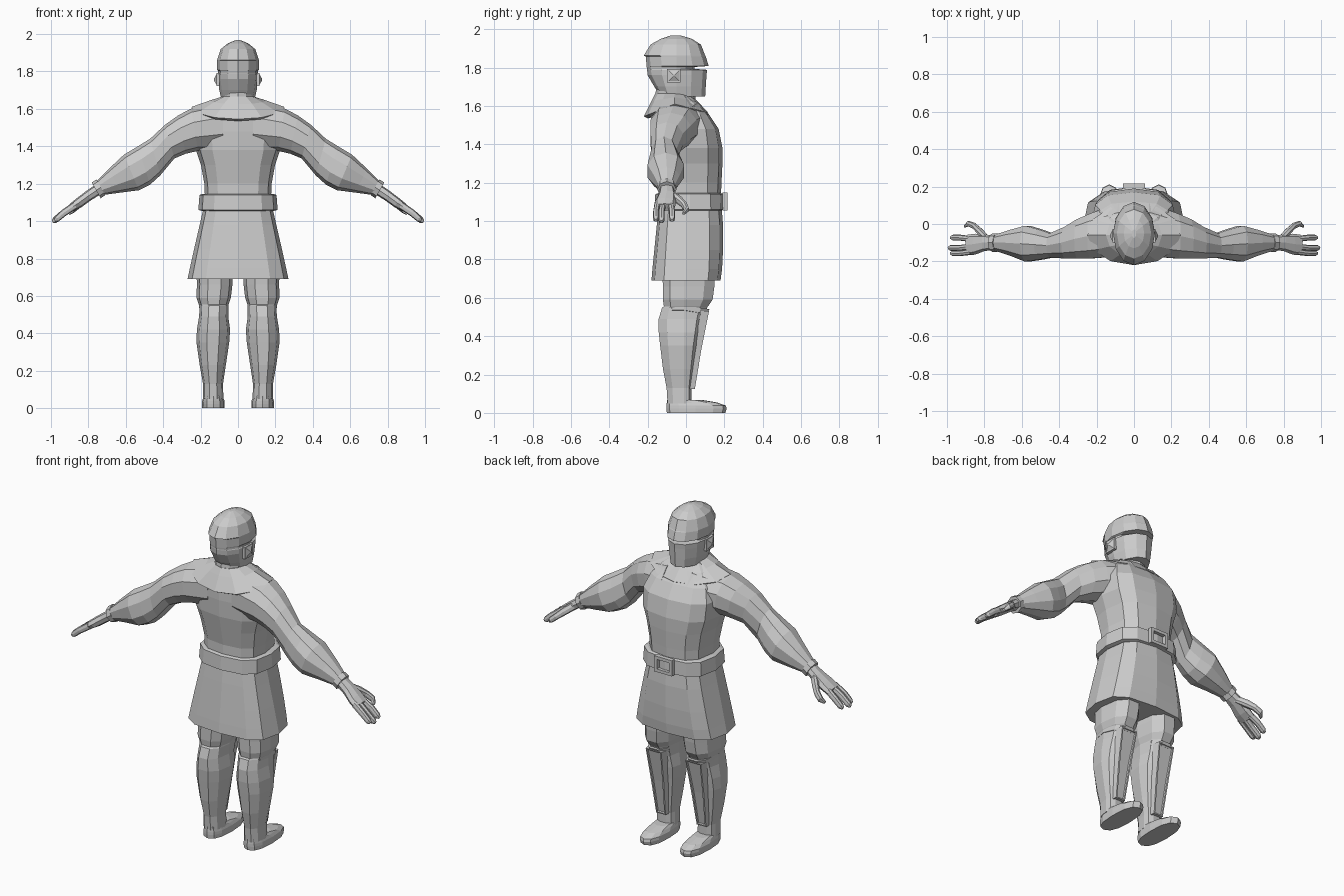
import bpy, bmesh, math
from mathutils import Vector as V

grey = bpy.data.materials.new("grey")
grey.diffuse_color = (0.6, 0.6, 0.6, 1)


def loft(name, rings, mirror=False, cap_start=True, cap_end=True, inset=None):
    """Skin a list of equal-length point rings into one object."""
    bm = bmesh.new()
    vs = [[bm.verts.new(p) for p in r] for r in rings]
    n = len(vs[0])
    for a, b in zip(vs, vs[1:]):
        for i in range(n):
            bm.faces.new((a[i], a[(i + 1) % n], b[(i + 1) % n], b[i]))
    if cap_start:
        bm.faces.new(vs[0])
    if cap_end:
        bm.faces.new(vs[-1])
    bmesh.ops.recalc_face_normals(bm, faces=bm.faces)
    if inset:
        front = [f for f in bm.faces if f.normal.y > 0.7]
        bmesh.ops.inset_region(bm, faces=front, thickness=inset, depth=0)
        bmesh.ops.inset_region(bm, faces=front, thickness=0.003, depth=-0.008)
    me = bpy.data.meshes.new(name)
    bm.to_mesh(me)
    bm.free()
    me.materials.append(grey)
    ob = bpy.data.objects.new(name, me)
    bpy.context.collection.objects.link(ob)
    if mirror:
        m = ob.modifiers.new("mirror", 'MIRROR')
        m.merge_threshold = 0.0005
    return ob


def spow(v, p):
    return math.copysign(abs(v) ** p, v) if abs(v) > 1e-6 else 0.0


def ring(c, u, v, n=8, p=1.0, turn=0.0):
    """Section around c spanned by u and v; p < 1 makes it boxier."""
    c, u, v = V(c), V(u), V(v)
    angles = [2 * math.pi * (i + turn) / n for i in range(n)]
    return [c + u * spow(math.cos(a), p) + v * spow(math.sin(a), p) for a in angles]


def level(z, back, front, hw, mid=0.0, cx=0.0, n=12, p=1.0, drop_b=0.0, drop_f=0.0):
    """Horizontal section with separate back and front reach."""
    pts = []
    for i in range(n):
        a = 2 * math.pi * i / n
        s = spow(math.sin(a), p)
        y = mid + (s * (front - mid) if s > 0 else -s * (back - mid))
        dz = -(drop_f if s > 0 else drop_b) * abs(s)
        pts.append(V((cx + hw * spow(math.cos(a), p), y, z + dz)))
    return pts


def box(name, c, h, mirror=False):
    c, k = V(c), math.sqrt(2)
    r = lambda dy: ring(c + V((0, dy, 0)), (h[0] * k, 0, 0), (0, 0, h[2] * k), 4, 1, 0.5)
    return loft(name, [r(-h[1]), r(h[1])], mirror)


# Helmet with eye slit, and neck
loft("helmet", [level(z, b, f, w, -0.05) for z, b, f, w in [
    (1.648, -0.13, 0.10, 0.088), (1.70, -0.165, 0.103, 0.10), (1.76, -0.20, 0.107, 0.108),
    (1.788, -0.203, 0.11, 0.11), (1.793, -0.203, 0.045, 0.107), (1.803, -0.205, 0.045, 0.107),
    (1.808, -0.205, 0.118, 0.112), (1.858, -0.21, 0.103, 0.112), (1.862, -0.22, 0.10, 0.112),
    (1.92, -0.185, 0.078, 0.092), (1.95, -0.13, 0.03, 0.055), (1.968, -0.075, -0.03, 0.012)]])
loft("neck", [level(1.56, -0.17, 0.05, 0.09, -0.05), level(1.70, -0.155, 0.05, 0.085, -0.05)])

# Side studs on the helmet
loft("helmet_stud", [ring((x, -0.063, 1.757), (0, s, 0), (0, 0, s), 4, 1, 0.5)
                     for x, s in [(0.098, 0.05), (0.116, 0.05), (0.116, 0.04), (0.129, 0.004)]], True)

# Torso
loft("torso", [level(z, b, f, w, 0, p=0.72) for z, b, f, w in [
    (1.08, -0.14, 0.18, 0.175), (1.20, -0.14, 0.185, 0.18), (1.30, -0.16, 0.19, 0.198),
    (1.38, -0.175, 0.19, 0.225), (1.48, -0.18, 0.17, 0.23), (1.555, -0.18, 0.12, 0.20),
    (1.62, -0.165, 0.06, 0.14), (1.655, -0.15, 0.0, 0.09)]])

# Shoulder mantle
loft("mantle", [
    level(1.665, -0.16, 0.02, 0.088, -0.06),
    level(1.645, -0.18, 0.06, 0.15, -0.06, drop_b=0.02, drop_f=0.02),
    level(1.61, -0.22, 0.115, 0.25, -0.06, drop_b=0.065, drop_f=0.045),
    level(1.60, -0.20, 0.10, 0.24, -0.06, drop_b=0.065, drop_f=0.055)])

# Arms: top x,z / bottom x,z / depth centre, half depth
arm = []
for tx, tz, bx, bz, y, hy in [
        (0.08, 1.64, 0.08, 1.38, -0.03, 0.15), (0.25, 1.602, 0.215, 1.375, -0.065, 0.125),
        (0.32, 1.565, 0.28, 1.36, -0.08, 0.11), (0.39, 1.515, 0.34, 1.335, -0.10, 0.088),
        (0.47, 1.44, 0.415, 1.245, -0.115, 0.068), (0.535, 1.40, 0.47, 1.195, -0.11, 0.085),
        (0.61, 1.355, 0.53, 1.165, -0.105, 0.10), (0.69, 1.28, 0.63, 1.152, -0.10, 0.07),
        (0.755, 1.215, 0.72, 1.14, -0.10, 0.045)]:
    arm.append(ring(((tx + bx) / 2, y, (tz + bz) / 2), ((tx - bx) / 2, 0, (tz - bz) / 2), (0, hy, 0), 10, 0.9))
loft("arm", arm, True)

# Cuffs
loft("cuff", [ring((x, -0.10, z), (0.024, 0, 0.042), (0, 0.05, 0), 8)
              for x, z in [(0.733, 1.181), (0.758, 1.164)]], True)

# Hands: palm, fingers and thumb
up = V((0.5, 0, 0.86))


def limb(name, pts):
    loft(name, [ring((x, y, z), up * t, (0, w, 0), 8, 0.8) for x, y, z, t, w in pts], True)


limb("palm", [(0.74, -0.10, 1.175, 0.03, 0.036), (0.80, -0.10, 1.135, 0.028, 0.045),
              (0.85, -0.108, 1.098, 0.027, 0.056), (0.89, -0.112, 1.072, 0.022, 0.055)])
for name, y0, y1, dx, w in [("little_finger", -0.15, -0.157, 0.0, 0.015), ("middle_finger", -0.12, -0.128, 0.012, 0.016),
                            ("index_finger", -0.08, -0.073, 0.0, 0.016)]:
    limb(name, [(0.87, y0, 1.085, 0.02, w), (0.93, y1, 1.045, 0.019, w),
                (0.968 + dx, y1, 1.012 - dx * 0.6, 0.017, w), (0.98 + dx, y1, 1.003 - dx * 0.6, 0.008, w * 0.5)])
limb("thumb", [(0.78, -0.085, 1.145, 0.022, 0.02), (0.82, -0.045, 1.115, 0.022, 0.024),
               (0.855, -0.01, 1.085, 0.018, 0.018), (0.885, 0.002, 1.06, 0.017, 0.015),
               (0.905, -0.012, 1.04, 0.008, 0.008)])

# Belt and buckle frame
loft("belt", [level(z, b, f, w, 0.02, p=0.72) for z, b, f, w in [
    (1.055, -0.15, 0.185, 0.195), (1.06, -0.165, 0.20, 0.212), (1.14, -0.16, 0.197, 0.206), (1.145, -0.145, 0.185, 0.19)]])
for z in (1.065, 1.14):
    box("buckle_bar", (0, 0.203, z), (0.058, 0.013, 0.009))
box("buckle_side", (0.049, 0.203, 1.1025), (0.009, 0.013, 0.03), True)

# Tunic skirt
loft("skirt", [level(z, b, f, w, 0, p=0.65) for z, b, f, w in [
    (1.08, -0.14, 0.185, 0.182), (0.98, -0.152, 0.193, 0.205), (0.85, -0.165, 0.193, 0.235),
    (0.75, -0.175, 0.188, 0.257), (0.69, -0.18, 0.18, 0.27)]])

# Legs: height, back, front, inner x, outer x
loft("leg", [level(z, b, f, (o - i) / 2, -0.01, (o + i) / 2, 10, 0.85) for z, b, f, i, o in [
    (0.75, -0.13, 0.16, 0.028, 0.222), (0.66, -0.125, 0.155, 0.03, 0.22), (0.59, -0.125, 0.145, 0.038, 0.222),
    (0.555, -0.12, 0.12, 0.05, 0.21), (0.548, -0.13, 0.115, 0.05, 0.205), (0.49, -0.148, 0.095, 0.052, 0.208),
    (0.42, -0.148, 0.08, 0.042, 0.22), (0.35, -0.14, 0.065, 0.047, 0.222), (0.23, -0.125, 0.045, 0.065, 0.205),
    (0.13, -0.105, 0.03, 0.08, 0.187), (0.05, -0.10, 0.03, 0.078, 0.188)]], True)

# Knee bands
loft("knee_band", [level(z, -0.11, f, 0.078, -0.01, 0.13, 10, 0.85, drop_f=0.02)
                   for z, f in [(0.535, 0.115), (0.56, 0.128)]], True)

# Shin plates with a sunken panel
loft("shin_plate", [[V((x + sx * w, y + dy, z)) for sx, dy in [(-1, -0.03), (-0.85, 0.012), (0.85, 0.012), (1, -0.03)]]
                    for x, y, z, w in [(0.133, 0.034, 0.125, 0.036), (0.132, 0.068, 0.33, 0.05), (0.13, 0.108, 0.53, 0.06)]],
     True, inset=0.01)

# Shoes
loft("shoe", [level(z, b, f, w, m, 0.132, 12, 0.8) for z, b, f, w, m in [
    (0, -0.10, 0.205, 0.06, 0.05), (0.022, -0.102, 0.212, 0.061, 0.05), (0.038, -0.102, 0.208, 0.06, 0.05),
    (0.055, -0.10, 0.16, 0.054, 0.03), (0.068, -0.098, 0.08, 0.05, -0.02)]], True)
